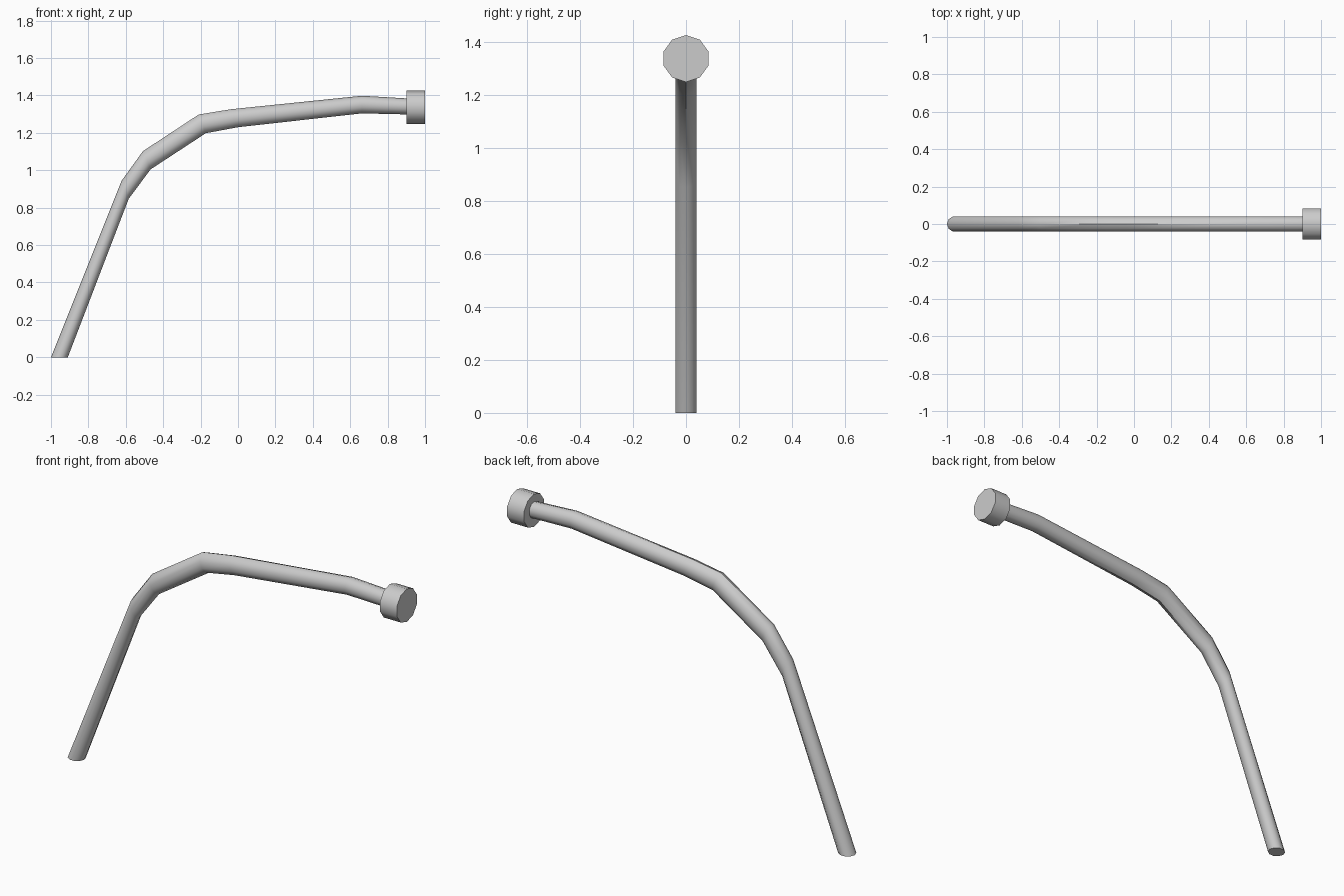
import bpy, bmesh
from math import sin, cos, pi, radians

if "Cube" in bpy.data.objects:
    bpy.data.objects.remove(bpy.data.objects["Cube"])

SIDES = 10


def loft(name, rings):
    """Closed tube through rings given as (outer x, z), (inner x, z), y radius."""
    bm = bmesh.new()
    loops = []
    for (ox, oz), (ix, iz), ry in rings:
        cx, cz, dx, dz = (ox + ix) / 2, (oz + iz) / 2, (ox - ix) / 2, (oz - iz) / 2
        loop = []
        for i in range(SIDES):
            a = 2 * pi * i / SIDES
            loop.append(bm.verts.new((cx + dx * cos(a), ry * sin(a), cz + dz * cos(a))))
        loops.append(loop)
    for a, b in zip(loops, loops[1:]):
        for i in range(SIDES):
            j = (i + 1) % SIDES
            bm.faces.new((a[i], a[j], b[j], b[i]))
    bm.faces.new(loops[0])
    bm.faces.new(loops[-1])
    bmesh.ops.recalc_face_normals(bm, faces=bm.faces)
    mesh = bpy.data.meshes.new(name)
    bm.to_mesh(mesh)
    bm.free()
    ob = bpy.data.objects.new(name, mesh)
    bpy.context.collection.objects.link(ob)
    bpy.ops.object.select_all(action='DESELECT')
    bpy.context.view_layer.objects.active = ob
    ob.select_set(True)
    bpy.ops.object.shade_smooth_by_angle(angle=radians(40))
    return ob


# Bent pipe: outer and inner edge of each bend in the front view
R = 0.0425
bends = [
    ((-1.0, 0.0), (-0.91, 0.0)),
    ((-0.622, 0.944), (-0.584, 0.848)),
    ((-0.508, 1.102), (-0.467, 1.005)),
    ((-0.21, 1.298), (-0.172, 1.198)),
    ((-0.038, 1.326), (0.0, 1.23)),
    ((0.662, 1.398), (0.662, 1.304)),
    ((0.92, 1.383), (0.92, 1.298)),
]
loft("bent_pipe", [(o, i, R) for o, i in bends])

# Short wide cap on the upper end
loft("end_cap", [((x, 1.425), (x, 1.248), 0.0885) for x in (0.9, 1.0)])
